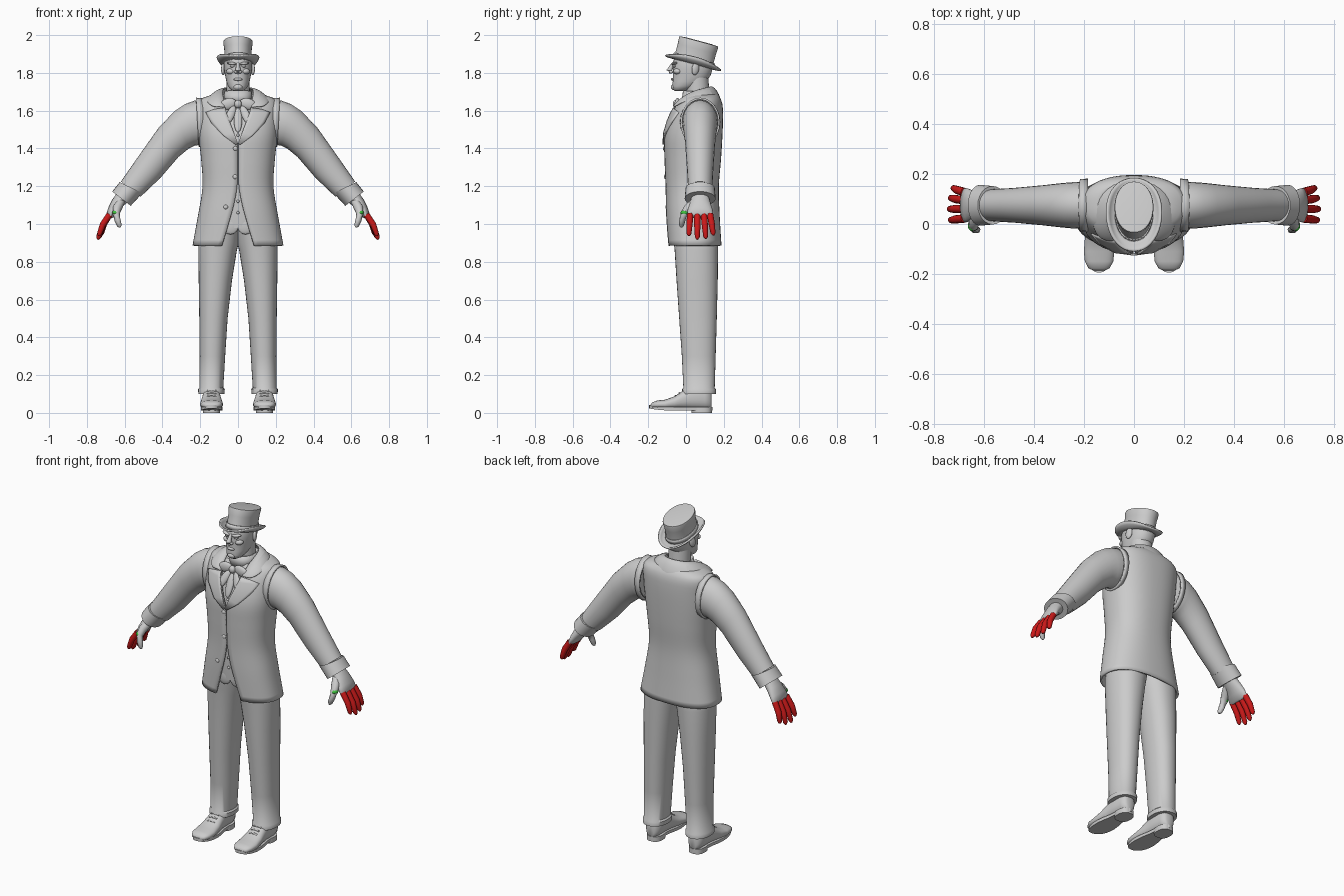
import bpy, bmesh, math
from mathutils import Vector, Matrix, Euler

if "Cube" in bpy.data.objects:
    bpy.data.objects.remove(bpy.data.objects["Cube"])

E = 2.4  # superellipse exponent for body sections


def material(name, rgb):
    m = bpy.data.materials.new(name)
    m.diffuse_color = (*rgb, 1)
    m.use_nodes = True
    m.node_tree.nodes["Principled BSDF"].inputs["Base Color"].default_value = m.diffuse_color
    return m


RED, GREEN = material("red", (0.6, 0.01, 0.01)), material("green", (0.05, 0.55, 0.05))


def finish(name, bm, mirror=False, mat=None, thick=0, sub=0):
    bmesh.ops.recalc_face_normals(bm, faces=bm.faces)
    me = bpy.data.meshes.new(name)
    bm.to_mesh(me)
    bm.free()
    ob = bpy.data.objects.new(name, me)
    bpy.context.collection.objects.link(ob)
    if mat:
        me.materials.append(mat)
    if mirror:
        ob.modifiers.new("mirror", 'MIRROR')
    if thick:
        s = ob.modifiers.new("thickness", 'SOLIDIFY')
        s.thickness, s.offset = thick, 0
    if sub:
        s = ob.modifiers.new("smooth", 'SUBSURF')
        s.levels = s.render_levels = sub
    return ob


def loft(name, rings, close=True, caps=True, **kw):
    bm = bmesh.new()
    rows = [[bm.verts.new(p) for p in r] for r in rings]
    n = len(rows[0])
    for a, b in zip(rows, rows[1:]):
        for i in range(n if close else n - 1):
            j = (i + 1) % n
            bm.faces.new((a[i], a[j], b[j], b[i]))
    if close and caps:
        bm.faces.new(rows[0])
        bm.faces.new(rows[-1])
    return finish(name, bm, **kw)


def blob(name, loc, scale, rot=(0, 0, 0), **kw):
    bm = bmesh.new()
    mat = Matrix.LocRotScale(Vector(loc), Euler([math.radians(r) for r in rot]), Vector(scale))
    bmesh.ops.create_uvsphere(bm, u_segments=20, v_segments=12, radius=1, matrix=mat)
    return finish(name, bm, **kw)


def spow(v, e):
    return math.copysign(abs(v) ** e, v)


def oval(x0, x1, y0, y1, z, e=E, k=32):
    cx, cy, hx, hy = (x0 + x1) / 2, (y0 + y1) / 2, (x1 - x0) / 2, (y1 - y0) / 2
    return [Vector((cx + hx * spow(math.sin(a), 2 / e), cy - hy * spow(math.cos(a), 2 / e), z))
            for a in (2 * math.pi * i / k for i in range(k))]


def limb_ring(top, bottom, ry, y=0.075, k=24):
    """Ring whose upper and lower edge points are given in the front view."""
    t, b = Vector((top[0], y, top[1])), Vector((bottom[0], y, bottom[1]))
    c, h = (t + b) / 2, (t - b) / 2
    return [c + h * math.cos(a) + Vector((0, ry * math.sin(a), 0))
            for a in (2 * math.pi * i / k for i in range(k))]


def tube(name, pts, radii, k=12, **kw):
    pts, rings = [Vector(p) for p in pts], []
    for i, (p, r) in enumerate(zip(pts, radii)):
        d = pts[min(i + 1, len(pts) - 1)] - pts[max(i - 1, 0)]
        q = d.to_track_quat('Z', 'Y')
        rings.append([p + q @ Vector((r * math.cos(a), r * math.sin(a), 0))
                      for a in (2 * math.pi * j / k for j in range(k))])
    return loft(name, rings, **kw)


def curve_at(table, z, c):
    """Smooth interpolation of column c of a table keyed on column 0."""
    z = min(max(z, table[0][0]), table[-1][0])
    i = max(j for j in range(len(table) - 1) if table[j][0] <= z)

    def slope(j):
        a, b = table[max(j - 1, 0)], table[min(j + 1, len(table) - 1)]
        return (b[c] - a[c]) / (b[0] - a[0])
    p, q = table[i], table[i + 1]
    h = q[0] - p[0]
    t = (z - p[0]) / h
    return ((2*t**3 - 3*t**2 + 1) * p[c] + (t**3 - 2*t**2 + t) * h * slope(i)
            + (3*t**2 - 2*t**3) * q[c] + (t**3 - t**2) * h * slope(i + 1))


# jacket body: z, half width, front y, back y
BODY = [(0.885, .235, -.092, .182), (1.05, .205, -.10, .172), (1.2, .182, -.102, .168),
        (1.35, .19, -.108, .18), (1.47, .203, -.108, .187), (1.57, .206, -.08, .19),
        (1.63, .205, -.048, .187), (1.662, .185, -.022, .177), (1.685, .11, .0, .16)]
GAP = [(.885, .085), (1.0, .05), (1.12, .018), (1.22, .003), (1.42, .003), (1.5, .03), (1.6, .065), (1.7, .085)]


def body(z):
    return [curve_at(BODY, z, c) for c in (1, 2, 3)]


def front_y(x, z):
    hw, f, b = body(z)
    return (f + b) / 2 - (b - f) / 2 * max(0, 1 - abs(x / hw) ** E) ** (1 / E)


rows = []
for z in [.885 + .03 * i for i in range(25)] + [1.62, 1.635, 1.65, 1.662, 1.674, 1.685]:
    hw, f, b = body(z)
    a0 = math.asin(min(1, max(.003, curve_at(GAP, z, 1)) / hw) ** (E / 2))
    rows.append([])
    for i in range(57):
        a = a0 + (2 * math.pi - 2 * a0) * i / 56
        rows[-1].append((hw * spow(math.sin(a), 2 / E), (f + b) / 2 - (b - f) / 2 * spow(math.cos(a), 2 / E), z))
loft("jacket_body", rows, close=False, thick=.012)

# waistcoat and shirt under the jacket
rows = []
for i in range(25):
    z = .98 + .0285 * i
    hw, f, b = body(z)
    rows.append(oval(-hw + .018, hw - .018, f + .016, b - .016, z))
loft("waistcoat", rows)
blob("waistcoat_point", (.04, -.07, .995), (.045, .012, .05), mirror=True)

# lapels and collar
rows = []
for xi, zi, xo, zo in [(0, 1.425, .012, 1.42), (.022, 1.485, .08, 1.47), (.045, 1.545, .14, 1.535),
                       (.06, 1.585, .17, 1.59), (.067, 1.615, .12, 1.607)]:
    rows.append([])
    for i in range(7):
        x, z = xi + (xo - xi) * i / 6, zi + (zo - zi) * i / 6
        rows[-1].append((x, front_y(x, z) - .011, z))
loft("lapel", rows, close=False, mirror=True, thick=.008)
loft("collar", [[(.066, -.068, 1.61), (.095, -.07, 1.62), (.125, -.066, 1.615)],
                [(.07, -.03, 1.65), (.11, -.025, 1.675), (.17, -.028, 1.64)],
                [(.082, .04, 1.70), (.115, .05, 1.712), (.165, .06, 1.67)],
                [(.075, .11, 1.722), (.10, .13, 1.715), (.135, .155, 1.66)],
                [(0, .14, 1.73), (0, .17, 1.712), (0, .2, 1.645)]],
     close=False, mirror=True, thick=.012, sub=2)

# cravat with bow
blob("bow_knot", (0, -.052, 1.635), (.02, .018, .022))
blob("bow_loop", (.052, -.045, 1.635), (.045, .016, .03), (0, 15, 0), mirror=True)
blob("bow_tail", (.042, -.072, 1.575), (.022, .012, .06), (-22, -25, 0), mirror=True)
blob("cravat_fall", (0, -.078, 1.55), (.022, .012, .07), (-22, 0, 0))

# buttons
for x, z in [(-.014, 1.4), (-.016, 1.25), (-.065, 1.09)]:
    blob("jacket_button", (x, front_y(x, z) - .006, z), (.012, .007, .012))
for z in (1.47, 1.12, 1.06):
    blob("waistcoat_button", (0, front_y(0, z) + .012, z), (.008, .007, .008))

# sleeves, armhole trims and cuffs
loft("sleeve", [limb_ring(*s) for s in [
    ((.19, 1.655), (.19, 1.43), .09), ((.225, 1.655), (.205, 1.418), .094), ((.28, 1.635), (.23, 1.415), .092),
    ((.335, 1.598), (.26, 1.40), .088), ((.42, 1.51), (.315, 1.355), .08), ((.54, 1.34), (.41, 1.245), .07),
    ((.62, 1.225), (.515, 1.145), .064)]], mirror=True)
loft("armhole_trim", [limb_ring((.185, 1.66), (.185, 1.42), .102), limb_ring((.222, 1.664), (.208, 1.412), .1)],
     caps=False, mirror=True, thick=.01)
loft("cuff", [limb_ring(*s) for s in [
    ((.605, 1.21), (.525, 1.165), .06), ((.626, 1.222), (.506, 1.163), .077), ((.666, 1.172), (.568, 1.096), .082),
    ((.65, 1.16), (.585, 1.11), .065)]], mirror=True)

# hands
loft("palm", [limb_ring(*s) for s in [
    ((.64, 1.165), (.585, 1.115), .046), ((.665, 1.13), (.613, 1.09), .055), ((.685, 1.09), (.64, 1.06), .066),
    ((.697, 1.055), (.66, 1.035), .07), ((.69, 1.04), (.672, 1.03), .064)]], mirror=True)
for y0, y1, x, z in [(.022, .015, .737, .937), (.06, .06, .742, .918), (.095, .105, .737, .922), (.128, .145, .725, .94)]:
    b, t = Vector((.68, y0, 1.05)), Vector((x, y1, z))
    m = b.lerp(t, .5) + Vector((.007, 0, .004))
    tube("finger", [b, m, b.lerp(t, .9) + Vector((.002, 0, 0)), t], [.017, .0165, .013, .005], mirror=True, mat=RED)
tube("thumb", [(.62, .05, 1.12), (.638, .012, 1.085), (.645, -.01, 1.055), (.638, -.02, 1.02), (.628, -.024, .992), (.625, -.024, .982)],
     [.022, .024, .02, .017, .013, .005], mirror=True)
blob("thumb_joint", (.648, -.006, 1.06), (.018, .023, .014), mirror=True, mat=GREEN)

# trousers
loft("trouser_leg", [oval(x0, x1, y0, y1, z, 2.2) for z, x0, x1, y0, y1 in [
    (.1, .072, .21, -.02, .158), (.125, .07, .211, -.02, .158), (.133, .078, .204, -.014, .152),
    (.3, .068, .203, -.022, .157), (.5, .055, .205, -.036, .163), (.7, .032, .208, -.05, .168),
    (.86, .006, .21, -.06, .17), (.9, -.004, .208, -.064, .17), (1.0, -.01, .18, -.075, .155)]], mirror=True)


# shoes
def sole(z, grow=0):
    pts = []
    for p in oval(-1, 1, -1, 1, z, 2.3):
        w = .052 - .01 * p.y - .009 * math.exp(-((p.y - .3) / .3) ** 2)
        pts.append((.14 + p.x * (w + grow), -.028 + p.y * (.163 + grow), z + .012 * max(0, -p.y) ** 3))
    return pts


loft("shoe_sole", [sole(.012, .004), sole(.03, .004)], mirror=True)
loft("shoe_heel", [oval(.095, .185, .03, .137, z) for z in (0, .03)], mirror=True)
loft("shoe_upper", [[(.14 + v.x * w, y, zb + (zt - zb) * (v.y + 1) / 2) for v in oval(-1, 1, -1, 1, 0, 2.4)]
     for y, w, zb, zt in [(-.187, .02, .03, .044), (-.178, .042, .025, .056), (-.15, .057, .022, .066),
                          (-.11, .061, .02, .07), (-.06, .057, .02, .088), (-.015, .05, .02, .118),
                          (.03, .046, .02, .145), (.1, .046, .02, .145), (.128, .035, .02, .13), (.136, .02, .03, .1)]],
     mirror=True)
for y, z in [(-.055, .091), (-.035, .105), (-.015, .119)]:
    tube("shoe_lace", [(.115, y, z - .004), (.14, y, z), (.165, y, z - .004)], [.005] * 3, k=8, mirror=True)

# neck, shirt collar and head
tube("neck", [(0, .065, 1.62), (0, .06, 1.72), (0, .055, 1.79)], [.066, .062, .062], k=24)
loft("shirt_collar", [oval(-.074, .074, -.02, .14, 1.64), oval(-.068, .068, -.012, .13, 1.705)], caps=False, thick=.008)
loft("head", [oval(-w, w, f, b, z, 2.2) for z, w, f, b in [
    (1.703, .022, -.058, -.02), (1.712, .04, -.07, .02), (1.73, .053, -.074, .06), (1.755, .062, -.07, .105),
    (1.785, .068, -.07, .13), (1.82, .074, -.07, .14), (1.86, .075, -.068, .143), (1.9, .066, -.05, .12)]])
tube("nose", [(0, -.066, 1.853), (0, -.078, 1.832), (0, -.089, 1.812), (0, -.082, 1.798)], [.007, .011, .015, .009])
blob("nostril", (.012, -.079, 1.805), (.009, .012, .008), mirror=True)
blob("brow", (.033, -.062, 1.85), (.028, .015, .008), (0, -8, 18), mirror=True)
blob("eye", (.03, -.06, 1.836), (.013, .011, .007), mirror=True)
blob("cheek", (.04, -.046, 1.808), (.024, .02, .016), (0, 0, 30), mirror=True)
blob("lips", (0, -.068, 1.766), (.024, .011, .008))
blob("chin", (0, -.064, 1.725), (.024, .016, .016))
blob("ear", (.077, .05, 1.822), (.011, .02, .034), (-10, 0, 20), mirror=True)

# hat, tilted back
TILT = Matrix.Translation((0, .037, 1.85)) @ Matrix.Rotation(math.radians(-15), 4, 'X')


def hat_ring(hx, hy, z, lift=0):
    return [TILT @ Vector((p.x, p.y, z + lift * (p.x / hx) ** 2)) for p in oval(-hx, hx, -hy, hy, 0, 2.1, 40)]


loft("hat_crown", [hat_ring(*s) for s in [(.072, .108, -.005), (.071, .105, .03), (.073, .105, .08), (.078, .107, .114),
                                          (.076, .105, .121), (.05, .07, .124)]])
loft("hat_band", [hat_ring(.074, .11, z) for z in (.004, .03)], caps=False, thick=.005)
loft("hat_brim", [hat_ring(*s) for s in [(.068, .1, .0), (.085, .125, 0, .006), (.1, .143, .001, .018), (.109, .152, .004, .032)]],
     caps=False, thick=.009)

bpy.ops.object.select_all(action='SELECT')
bpy.context.view_layer.objects.active = bpy.context.selected_objects[0]
bpy.ops.object.shade_smooth_by_angle(angle=math.radians(45))
